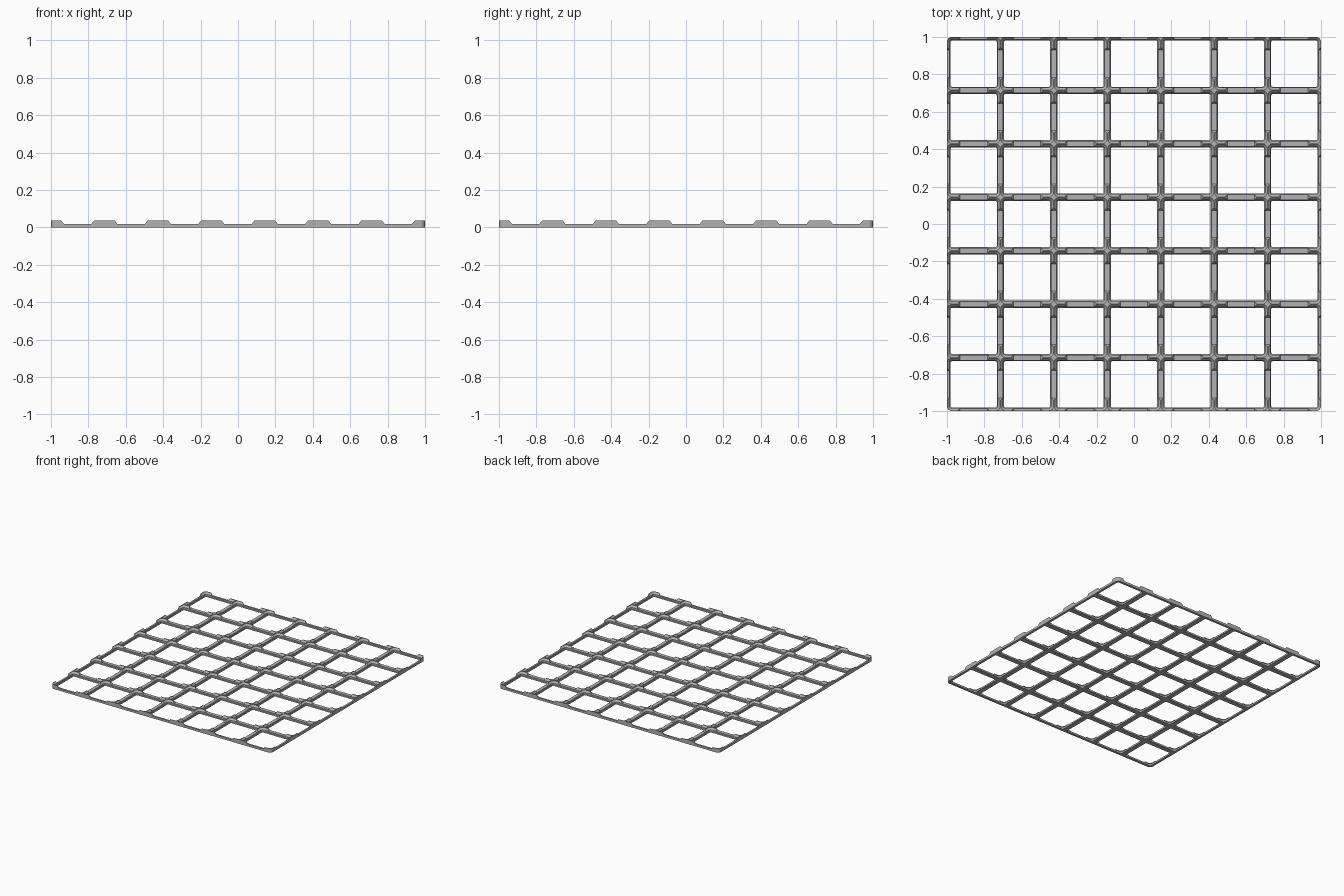
import bpy, bmesh, math

if "Cube" in bpy.data.objects:
    bpy.data.objects.remove(bpy.data.objects["Cube"], do_unlink=True)

COUNT = 7
PITCH = 2 / COUNT
HALF = PITCH / 2
HEIGHT = 0.036
SADDLE = 0.018        # height of the lowered bars between nodes
CORNER = 0.0272       # outer corner radius
centres = [(i - (COUNT - 1) / 2) * PITCH for i in range(COUNT)]

grey = bpy.data.materials.new("Grey plastic")
grey.use_nodes = True
colour = (0.45, 0.45, 0.45, 1)
grey.diffuse_color = colour
grey.node_tree.nodes["Principled BSDF"].inputs["Base Color"].default_value = colour


def rounded_square(half, radius, steps=6):
    """Outline points of a square with rounded corners."""
    points = []
    for corner in range(4):
        turn = corner * math.pi / 2
        cx = (half - radius) * (1 if corner in (0, 3) else -1)
        cy = (half - radius) * (1 if corner < 2 else -1)
        for s in range(steps + 1):
            a = turn + s / steps * math.pi / 2
            points.append((cx + radius * math.cos(a), cy + radius * math.sin(a)))
    return points


def add_loft(bm, rings):
    """Closed solid through a stack of matching rings of 3D points."""
    loops = [[bm.verts.new(p) for p in ring] for ring in rings]
    n = len(loops[0])
    for low, high in zip(loops, loops[1:]):
        for i in range(n):
            j = (i + 1) % n
            bm.faces.new((low[i], low[j], high[j], high[i]))
    bm.faces.new(loops[0][::-1])
    bm.faces.new(loops[-1])


def make_object(name, bm):
    bmesh.ops.recalc_face_normals(bm, faces=bm.faces[:])
    mesh = bpy.data.meshes.new(name)
    bm.to_mesh(mesh)
    bm.free()
    mesh.materials.append(grey)
    obj = bpy.data.objects.new(name, mesh)
    bpy.context.collection.objects.link(obj)
    return obj


# Solid plate with rounded outer corners
bm = bmesh.new()
outline = rounded_square(1, CORNER)
add_loft(bm, [[(x, y, z) for x, y in outline] for z in (0, HEIGHT)])
plate = make_object("grid_baseplate", bm)

# Cell pockets: (height, wall half-thickness, corner radius), chamfered in steps
steps = [(-0.01, 0.0194, 0.0078), (0.0015, 0.0194, 0.0078),
         (0.0063, 0.0146, 0.0126), (0.0198, 0.0146, 0.0126),
         (HEIGHT - 0.0025, 0.0012, 0.026), (HEIGHT + 0.01, 0.0012, 0.026)]
bm = bmesh.new()
for cx in centres:
    for cy in centres:
        add_loft(bm, [[(cx + x, cy + y, z) for x, y in rounded_square(HALF - wall, r)]
                      for z, wall, r in steps])
cutters = [make_object("pocket_cutter", bm)]

# Long slots with sloping ends lower the bars midway between nodes
low, high = HALF - 0.07, HALF - 0.056
extra = high + (high - low)
section = [(-low, SADDLE), (low, SADDLE),
           (extra, 2 * HEIGHT - SADDLE), (-extra, 2 * HEIGHT - SADDLE)]
for name, along_x in (("slot_cutter_x", True), ("slot_cutter_y", False)):
    bm = bmesh.new()
    for c in centres:
        add_loft(bm, [[(end, c + u, z) if along_x else (c + u, end, z)
                       for u, z in section] for end in (-1.1, 1.1)])
    cutters.append(make_object(name, bm))

# Cut, bake the result and drop the cutters
for cutter in cutters:
    cutter.hide_render = True
    mod = plate.modifiers.new(cutter.name, "BOOLEAN")
    mod.operation = "DIFFERENCE"
    mod.solver = "EXACT"
    mod.object = cutter
depsgraph = bpy.context.evaluated_depsgraph_get()
baked = bpy.data.meshes.new_from_object(plate.evaluated_get(depsgraph))
plate.modifiers.clear()
plate.data = baked
for cutter in cutters:
    bpy.data.objects.remove(cutter, do_unlink=True)

# Smooth the rounded corners, keep the chamfers crisp
bpy.ops.object.select_all(action="DESELECT")
plate.select_set(True)
bpy.context.view_layer.objects.active = plate
bpy.ops.object.shade_smooth_by_angle(angle=math.radians(30))
